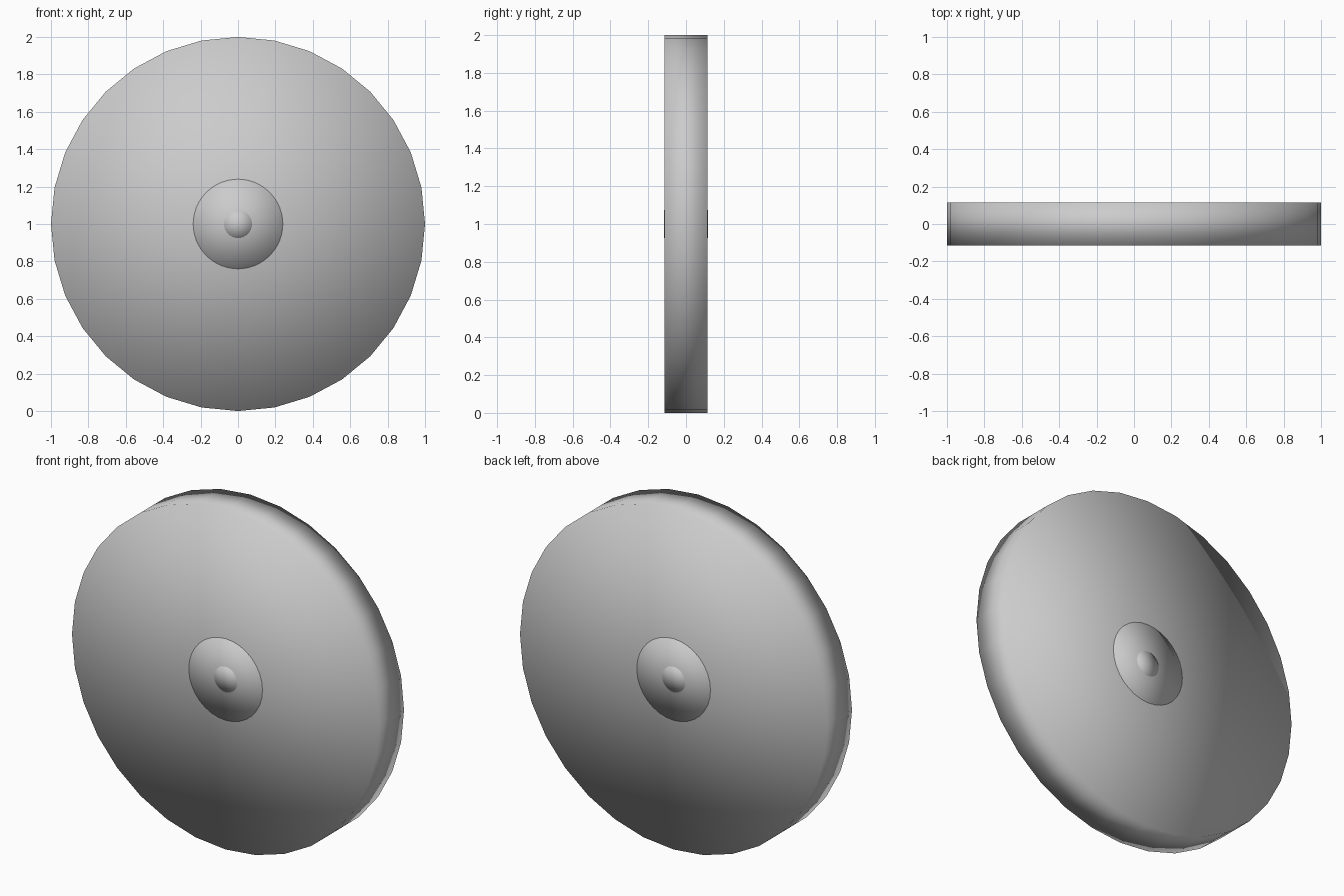
import bpy
from math import pi

if "Cube" in bpy.data.objects:
    bpy.data.objects.remove(bpy.data.objects["Cube"])


def disc(name, radius, thickness):
    """Smooth 32-sided disc standing upright, with its axis along y."""
    bpy.ops.mesh.primitive_cylinder_add(
        vertices=32, radius=radius, depth=thickness,
        end_fill_type='TRIFAN', location=(0, 0, 1), rotation=(pi / 2, 0, 0))
    ob = bpy.context.object
    ob.name = name
    bpy.ops.object.transform_apply(location=False, rotation=True, scale=True)
    bpy.ops.object.shade_smooth()
    return ob


# Main wheel body
disc("wheel_disc", 1.0, 0.23)

# Hub and axle, practically flush with both wheel faces
disc("hub", 0.24, 0.2302)
disc("axle", 0.075, 0.2304)
